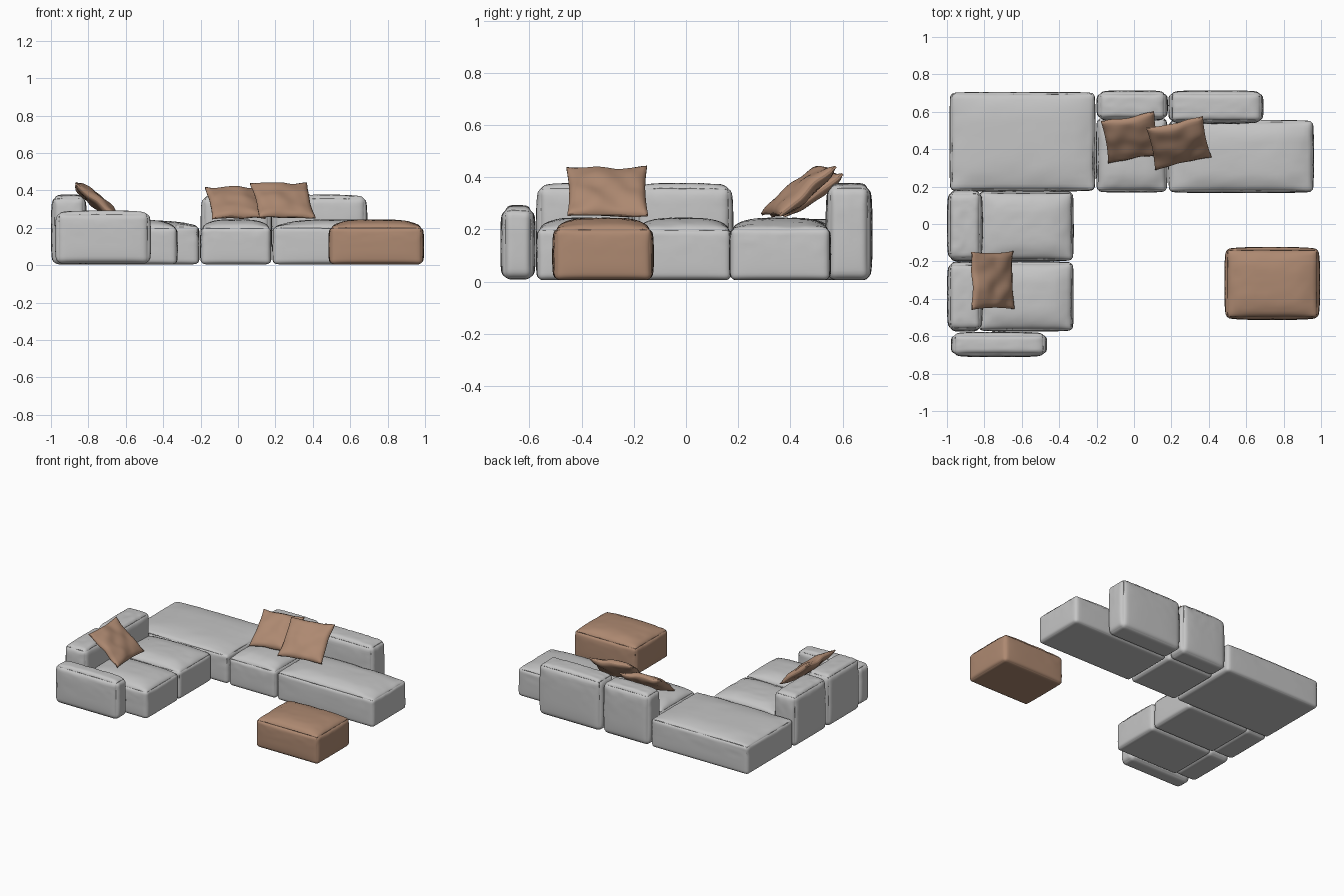
import bpy, bmesh, math
from mathutils import Vector, Euler, noise

if "Cube" in bpy.data.objects:
    bpy.data.objects.remove(bpy.data.objects["Cube"])


def material(name, rgb):
    m = bpy.data.materials.new(name)
    m.diffuse_color = (*rgb, 1)
    m.use_nodes = True
    m.node_tree.nodes["Principled BSDF"].inputs["Base Color"].default_value = m.diffuse_color
    return m


GREY = material("light grey fabric", (0.56, 0.56, 0.56))
TAN = material("tan leather", (0.42, 0.25, 0.165))


def finish(bm, name, mat):
    bmesh.ops.recalc_face_normals(bm, faces=bm.faces)
    me = bpy.data.meshes.new(name)
    bm.to_mesh(me)
    bm.free()
    me.materials.append(mat)
    for p in me.polygons:
        p.use_smooth = True
    ob = bpy.data.objects.new(name, me)
    bpy.context.collection.objects.link(ob)
    return ob


def cube_grid(cuts):
    bm = bmesh.new()
    bmesh.ops.create_cube(bm, size=2)
    bmesh.ops.subdivide_edges(bm, edges=bm.edges[:], cuts=cuts, use_grid_fill=True)
    return bm


def dome(a, b, power=4):
    return (1 - abs(a) ** power) * (1 - abs(b) ** power)


def soft_block(name, x, y, z, mat=GREY, r=0.022, crown=0.0, puff=0.006, wrinkle=0.004):
    """Upholstered block: rounded box, domed top, puffed sides, light creases.
    x, y, z are the outer limits, dome and puff included."""
    bm = cube_grid(23)
    lo = Vector((x[0] + puff, y[0] + puff, z[0]))
    hi = Vector((x[1] - puff, y[1] - puff, z[1] - crown))
    mid, half = (lo + hi) / 2, (hi - lo) / 2
    for v in bm.verts:
        # crowd the grid towards the edges so the rounding is fine there
        u = Vector([math.sin(c * math.pi / 2) for c in v.co])
        p = Vector([u[i] * half[i] for i in range(3)])
        core = Vector([max(-(half[i] - r), min(half[i] - r, p[i])) for i in range(3)])
        d = p - core
        if d.length > 1e-6:
            p = core + d.normalized() * r
        # sides puff out, top domes up
        if abs(v.co.x) > 0.999:
            p.x += math.copysign(puff, u.x) * dome(u.y, u.z)
        if abs(v.co.y) > 0.999:
            p.y += math.copysign(puff, u.y) * dome(u.x, u.z)
        if v.co.z > 0.999:
            p.z += crown * dome(u.x, u.y)
        # creases gather along the seam below the top edge
        q = p + mid
        if u.z > -0.9:
            n = noise.noise(q * 16) * wrinkle * max(0, u.z + 0.4)
            if abs(v.co.x) > 0.999:
                p.x -= abs(n) * u.x
            elif abs(v.co.y) > 0.999:
                p.y -= abs(n) * u.y
            elif v.co.z > 0.999:
                p.z -= abs(n)
        v.co = p + mid
    return finish(bm, name, mat)


def pillow(name, size, thick, loc, rot):
    """Scatter pillow: full in the middle, pinched seam, pulled-out corners."""
    bm = cube_grid(19)
    turn = Euler(rot).to_matrix()
    for v in bm.verts:
        a, b, c = v.co
        full = (1 - a * a) * (1 - b * b)
        h = thick / 2 * (0.12 + 0.88 * full ** 0.45)
        # edges bow inwards between the corners
        px = a * size[0] / 2 * (1 - 0.06 * (1 - b * b))
        py = b * size[1] / 2 * (1 - 0.06 * (1 - a * a))
        p = Vector((px, py, c * h))
        p.z += noise.noise(Vector((px * 12, py * 12, loc[0] * 9))) * 0.012
        v.co = turn @ p + Vector(loc)
    return finish(bm, name, TAN)


# Seats and platforms
SEAT_Z = (0.005, 0.245)
seats = [
    ("corner_platform", (-0.987, -0.205), (0.173, 0.707), (0.005, 0.24), 0.03),
    ("middle_seat", (-0.203, 0.18), (0.168, 0.57), SEAT_Z, 0.042),
    ("long_right_seat", (0.183, 0.962), (0.165, 0.557), SEAT_Z, 0.04),
    ("left_rear_seat", (-0.835, -0.322), (-0.2, 0.178), SEAT_Z, 0.042),
    ("left_front_seat", (-0.835, -0.322), (-0.575, -0.2), SEAT_Z, 0.042),
]
for name, x, y, z, crown in seats:
    soft_block(name, x, y, z, crown=crown)

# Backrests and the low arm
BACK_Z = (0.005, 0.378)
backs = [
    ("middle_backrest", (-0.2, 0.181), (0.55, 0.715), BACK_Z),
    ("right_backrest", (0.183, 0.692), (0.535, 0.715), BACK_Z),
    ("left_rear_backrest", (-1.0, -0.808), (-0.2, 0.182), BACK_Z),
    ("left_front_backrest", (-1.0, -0.808), (-0.575, -0.2), BACK_Z),
    ("front_arm", (-0.978, -0.465), (-0.712, -0.576), (0.008, 0.293)),
]
for name, x, y, z in backs:
    soft_block(name, x, y, z, r=0.032, crown=0.012, puff=0.01)

# Ottoman
soft_block("ottoman", (0.483, 0.995), (-0.513, -0.123), SEAT_Z, TAN, crown=0.04, puff=0.01)

# Scatter pillows leaning on the backrests
D = math.radians
pillow("middle_pillow", (0.29, 0.28), 0.075, (-0.015, 0.462, 0.333), (D(35), 0, D(10)))
pillow("right_pillow", (0.31, 0.29), 0.075, (0.24, 0.435, 0.345), (D(40), 0, D(12)))
pillow("left_pillow", (0.31, 0.29), 0.07, (-0.757, -0.302, 0.345), (D(40), 0, D(91)))
